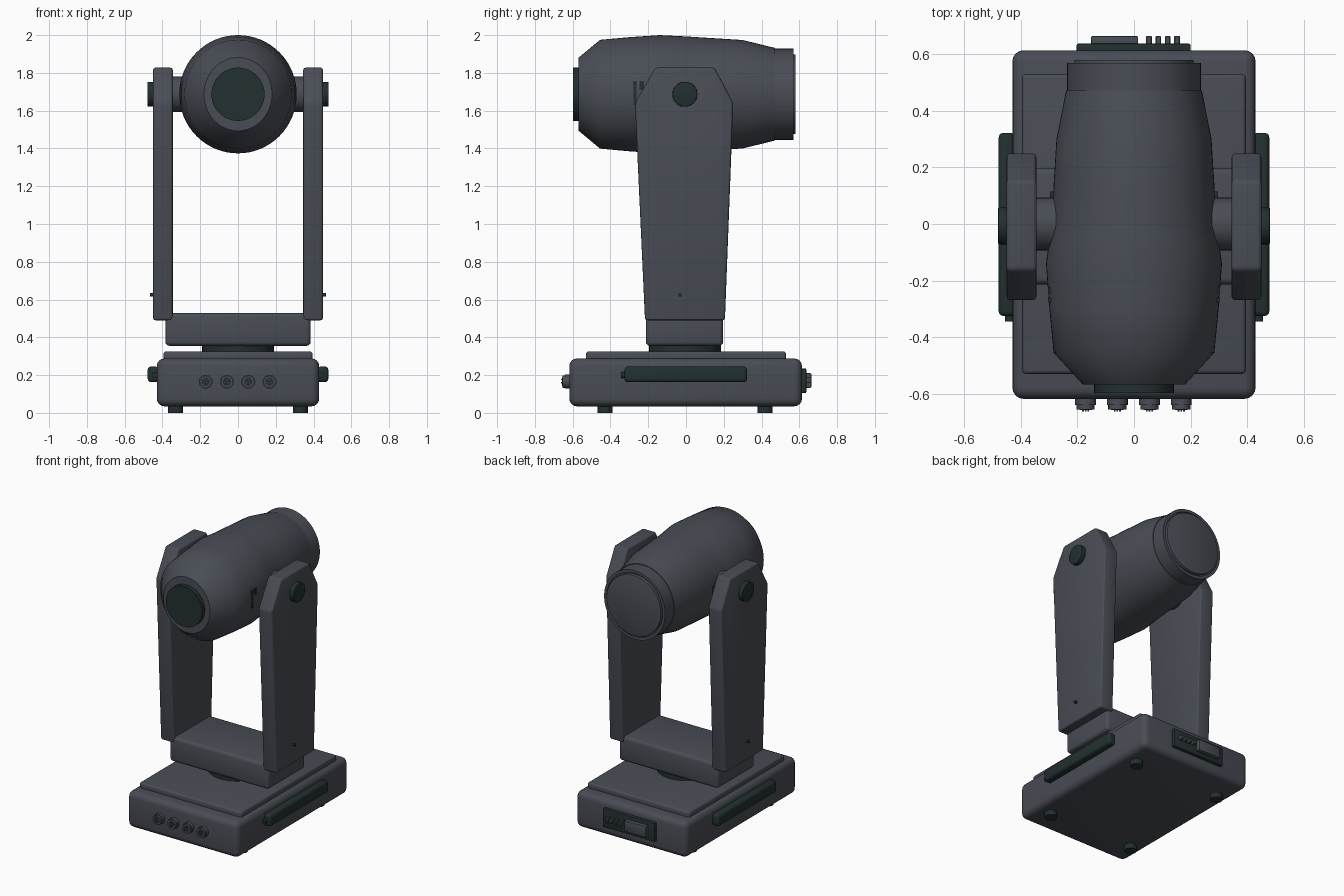
import bpy, bmesh, math
from mathutils import Matrix, Vector

if "Cube" in bpy.data.objects:
    bpy.data.objects.remove(bpy.data.objects["Cube"])


def material(name, rgb):
    m = bpy.data.materials.new(name)
    m.diffuse_color = (*rgb, 1)
    m.use_nodes = True
    m.node_tree.nodes["Principled BSDF"].inputs["Base Color"].default_value = m.diffuse_color
    return m


GREY = material("slate grey", (0.066, 0.073, 0.090))
DARK = material("dark green black", (0.016, 0.029, 0.029))
AXIS = 1.687  # height of the tilt axis


def finish(bm, name, mat, angle=35):
    bmesh.ops.recalc_face_normals(bm, faces=bm.faces[:])
    mesh = bpy.data.meshes.new(name)
    bm.to_mesh(mesh)
    bm.free()
    mesh.materials.append(mat)
    ob = bpy.data.objects.new(name, mesh)
    bpy.context.collection.objects.link(ob)
    bpy.ops.object.select_all(action='DESELECT')
    ob.select_set(True)
    bpy.context.view_layer.objects.active = ob
    bpy.ops.object.shade_smooth_by_angle(angle=math.radians(angle))
    return ob


def bevel_sharp(bm, width, segments):
    bm.normal_update()
    edges = [e for e in bm.edges if e.calc_face_angle(0) > math.radians(60)]
    bmesh.ops.bevel(bm, geom=edges, offset=width, segments=segments,
                    profile=0.5, affect='EDGES')


def box(name, lo, hi, mat, bevel=0.0, segments=3):
    lo, hi = Vector(lo), Vector(hi)
    lo, hi = (Vector(map(min, lo, hi)), Vector(map(max, lo, hi)))
    bm = bmesh.new()
    bmesh.ops.create_cube(bm, size=1)
    for v in bm.verts:
        v.co = (lo + hi) / 2 + Vector(a * b for a, b in zip(v.co, hi - lo))
    if bevel:
        bevel_sharp(bm, bevel, segments)
    return finish(bm, name, mat)


def rod(name, start, end, radius, mat, sides=32, bevel=0.0):
    start, end = Vector(start), Vector(end)
    d = end - start
    turn = Vector((0, 0, 1)).rotation_difference(d).to_matrix().to_4x4()
    bm = bmesh.new()
    bmesh.ops.create_cone(bm, cap_ends=True, segments=sides, radius1=radius,
                          radius2=radius, depth=d.length,
                          matrix=Matrix.Translation((start + end) / 2) @ turn)
    if bevel:
        bevel_sharp(bm, bevel, 2)
    return finish(bm, name, mat)


def arm(name, side):
    # tapered upright with a chamfered top
    half = [(-0.217, 0.49), (0.206, 0.49), (0.25, 1.64), (0.152, 1.828),
            (-0.162, 1.828), (-0.27, 1.64)]
    bm = bmesh.new()
    f = bm.faces.new([bm.verts.new((side * 0.345, y, z)) for y, z in half])
    r = bmesh.ops.extrude_face_region(bm, geom=[f])
    bmesh.ops.translate(bm, vec=(side * 0.105, 0, 0),
                        verts=[g for g in r['geom'] if isinstance(g, bmesh.types.BMVert)])
    bmesh.ops.recalc_face_normals(bm, faces=bm.faces[:])
    bm.normal_update()
    bmesh.ops.bevel(bm, geom=bm.edges[:], offset=0.014, segments=3,
                    profile=0.5, affect='EDGES')
    return finish(bm, name, GREY, 25)


def head_shell(name, rings, sides=64):
    # elliptical rings (y, half width, half height) skinned along y
    bm = bmesh.new()
    loops = []
    for y, rx, rz in rings:
        loops.append([bm.verts.new((rx * math.cos(t), y, AXIS + rz * math.sin(t)))
                      for t in (2 * math.pi * i / sides for i in range(sides))])
    for a, b in zip(loops, loops[1:]):
        for i in range(sides):
            j = (i + 1) % sides
            bm.faces.new((a[i], a[j], b[j], b[i]))
    bm.faces.new(loops[0])
    bm.faces.new(loops[-1])
    return finish(bm, name, GREY, 40)


# base housing and feet
box("base_housing", (-0.43, -0.618, 0.035), (0.43, 0.614, 0.288), GREY, 0.04, 4)
box("base_top_plate", (-0.395, -0.53, 0.27), (0.395, 0.53, 0.325), GREY, 0.014)
for sx in (-1, 1):
    for y in (-0.428, 0.418):
        rod("foot", (sx * 0.33, y, 0), (sx * 0.33, y, 0.045), 0.04, DARK, 24)

# side carry handles
for s in (-1, 1):
    box("side_handle", (s * 0.42, -0.325, 0.163), (s * 0.478, 0.322, 0.245),
        DARK, 0.016)
    rod("handle_peg", (s * 0.44, -0.345, 0.2), (s * 0.44, -0.31, 0.2), 0.016, DARK, 16)

# front sockets
for x in (-0.171, -0.059, 0.055, 0.167):
    rod("socket_flange", (x, -0.61, 0.165), (x, -0.64, 0.165), 0.037, GREY, 24)
    rod("socket_barrel", (x, -0.63, 0.165), (x, -0.655, 0.165), 0.032, GREY, 24)
    rod("socket_face", (x, -0.65, 0.165), (x, -0.657, 0.165), 0.022, DARK, 20)
    for k in range(3):
        t = math.pi / 2 + k * math.tau / 3
        px, pz = x + 0.011 * math.cos(t), 0.165 + 0.011 * math.sin(t)
        rod("socket_pin", (px, -0.65, pz), (px, -0.663, pz), 0.003, GREY, 8)

# rear control panel with display and buttons
box("rear_panel", (-0.203, 0.605, 0.105), (0.2, 0.637, 0.235), DARK, 0.006, 2)
box("rear_display", (-0.152, 0.63, 0.133), (0.015, 0.664, 0.21), GREY, 0.005, 2)
for x in (0.053, 0.086, 0.119, 0.152):
    box("rear_button", (x - 0.01, 0.63, 0.16), (x + 0.01, 0.665, 0.19), GREY, 0.003, 1)

# pan bearing and yoke
rod("pan_bearing", (0, -0.005, 0.315), (0, -0.005, 0.37), 0.19, DARK, 48)
box("yoke_base", (-0.385, -0.213, 0.355), (0.385, 0.197, 0.53), GREY, 0.022)
for s in (-1, 1):
    arm("yoke_arm", s)
    rod("tilt_knob", (s * 0.44, -0.006, AXIS), (s * 0.48, -0.006, AXIS), 0.066,
        DARK, 32, 0.004)
    rod("tilt_trunnion", (s * 0.24, 0, AXIS), (s * 0.355, 0, AXIS), 0.093, GREY, 40)
    rod("arm_screw", (s * 0.44, -0.032, 0.625), (s * 0.467, -0.032, 0.625), 0.009, DARK, 12)
    # small clips on the flanks of the head
    box("head_clip", (s * 0.27, 0.092, AXIS - 0.03), (s * 0.297, 0.115, AXIS + 0.03), DARK)
    box("head_clip", (s * 0.27, -0.277, 1.632), (s * 0.304, -0.262, 1.755), DARK)
    box("head_clip", (s * 0.27, -0.245, 1.71), (s * 0.304, -0.222, 1.755), DARK)

# lamp head, rear rim and lens
head_shell("lamp_head", [(-0.568, 0.18, 0.194), (-0.455, 0.284, 0.288),
                         (-0.3, 0.299, 0.302), (-0.14, 0.311, 0.313),
                         (-0.06, 0.3, 0.309), (0.0, 0.289, 0.306),
                         (0.14, 0.284, 0.297), (0.3, 0.274, 0.287),
                         (0.472, 0.24, 0.245)])
head_shell("rear_rim", [(0.465, 0.236, 0.241), (0.569, 0.236, 0.241),
                        (0.569, 0.217, 0.221), (0.558, 0.217, 0.221)])
rod("lens", (0, 0.55, AXIS), (0, 0.58, AXIS), 0.211, GREY, 64, 0.003)
rod("front_cap", (0, -0.55, AXIS), (0, -0.598, AXIS), 0.141, DARK, 48)
